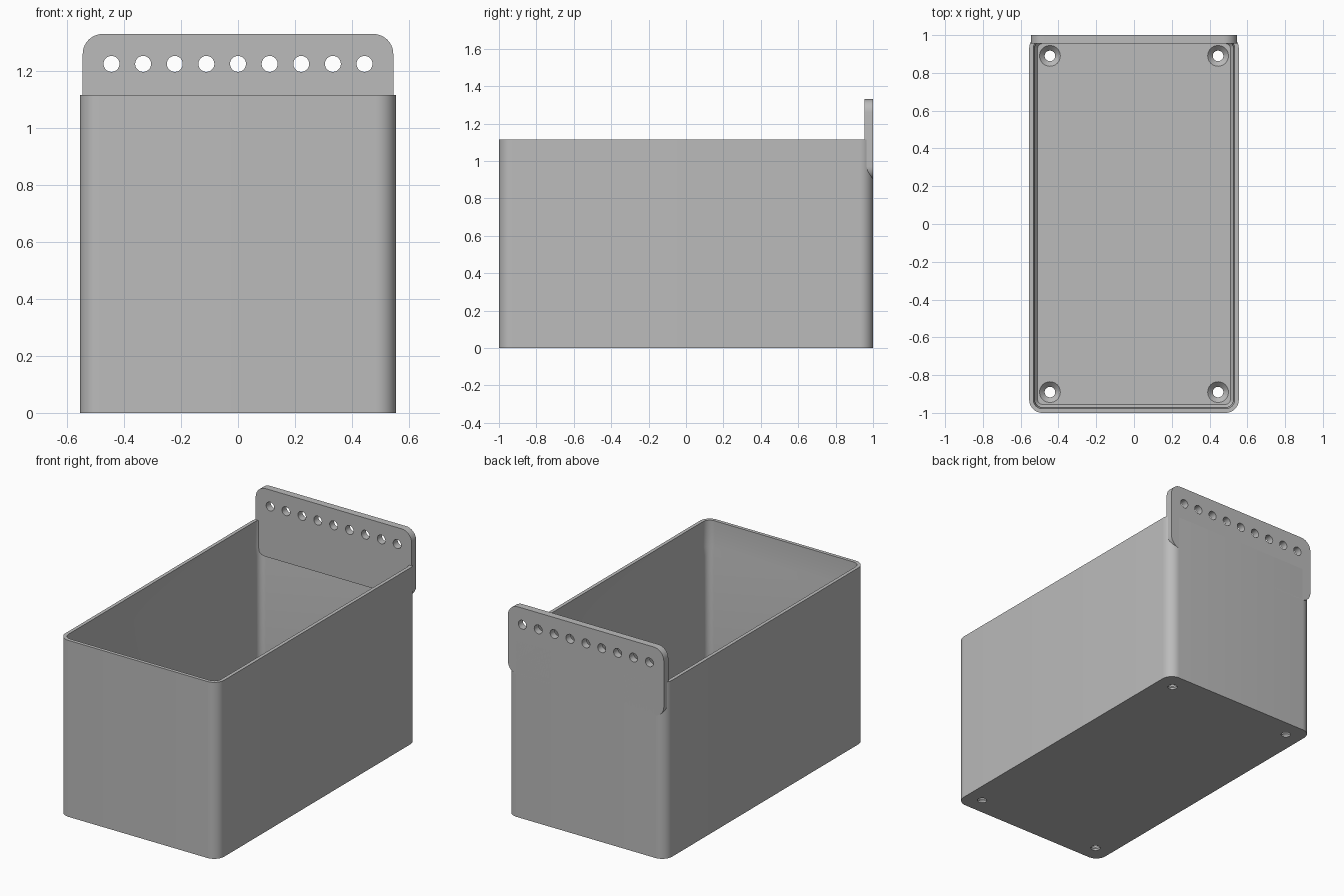
import bpy, bmesh
from math import cos, sin, pi, radians

cube = bpy.data.objects.get("Cube")
if cube:
    bpy.data.objects.remove(cube, do_unlink=True)

WIDTH, DEPTH, HEIGHT = 0.555, 1.0, 1.115   # half width, half depth, full height
FLOOR = 0.04

grey = bpy.data.materials.new("plain_grey")
grey.use_nodes = True
grey.diffuse_color = (0.5, 0.5, 0.5, 1)
grey.node_tree.nodes["Principled BSDF"].inputs["Base Color"].default_value = grey.diffuse_color


def rounded_rect(half_u, half_v, radius, steps=10):
    """Counter-clockwise outline of a rectangle with rounded corners."""
    points = []
    for k, (su, sv) in enumerate([(1, 1), (-1, 1), (-1, -1), (1, -1)]):
        for i in range(steps + 1):
            a = pi / 2 * (k + i / steps)
            points.append((su * (half_u - radius) + radius * cos(a),
                           sv * (half_v - radius) + radius * sin(a)))
    return points


def loft(name, rings):
    """Skin a stack of equal rings and cap both ends."""
    bm = bmesh.new()
    loops = [[bm.verts.new(p) for p in ring] for ring in rings]
    for a, b in zip(loops, loops[1:]):
        for i in range(len(a)):
            j = (i + 1) % len(a)
            bm.faces.new((a[i], a[j], b[j], b[i]))
    bm.faces.new(loops[0])
    bm.faces.new(loops[-1])
    bmesh.ops.recalc_face_normals(bm, faces=bm.faces)
    mesh = bpy.data.meshes.new(name)
    bm.to_mesh(mesh)
    bm.free()
    mesh.materials.append(grey)
    obj = bpy.data.objects.new(name, mesh)
    bpy.context.collection.objects.link(obj)
    return obj


def round_cutter(name, centres, profile, upright):
    """One mesh of turned plugs; profile is (radius, position along the axis)."""
    bm = bmesh.new()
    sides = 32
    for u, v in centres:
        loops = []
        for r, h in profile:
            ring = [(u + r * cos(2 * pi * i / sides), v + r * sin(2 * pi * i / sides))
                    for i in range(sides)]
            loops.append([bm.verts.new((p, q, h) if upright else (p, h, q)) for p, q in ring])
        for a, b in zip(loops, loops[1:]):
            for i in range(sides):
                j = (i + 1) % sides
                bm.faces.new((a[i], a[j], b[j], b[i]))
        bm.faces.new(loops[0])
        bm.faces.new(loops[-1])
    bmesh.ops.recalc_face_normals(bm, faces=bm.faces)
    mesh = bpy.data.meshes.new(name)
    bm.to_mesh(mesh)
    bm.free()
    mesh.materials.append(grey)
    obj = bpy.data.objects.new(name, mesh)
    bpy.context.collection.objects.link(obj)
    return obj


def cut_and_smooth(target, cutter):
    mod = target.modifiers.new("holes", "BOOLEAN")
    mod.operation = "DIFFERENCE"
    mod.solver = "EXACT"
    mod.object = cutter
    bpy.ops.object.select_all(action="DESELECT")
    target.select_set(True)
    bpy.context.view_layer.objects.active = target
    bpy.ops.object.modifier_apply(modifier=mod.name)
    bpy.data.objects.remove(cutter, do_unlink=True)
    bpy.ops.object.shade_smooth_by_angle(angle=radians(30))


# Open bin: outside wall, rim, slightly thicker lower wall, bevelled floor edge
def bin_ring(inset, z):
    outline = rounded_rect(WIDTH - inset, DEPTH - inset, 0.07 - inset)
    return [(x, y, z) for x, y in outline]


bin_body = loft("bin_body", [bin_ring(t, z) for t, z in [
    (0, 0), (0, HEIGHT), (0.022, HEIGHT), (0.022, 0.95),
    (0.03, 0.9), (0.03, FLOOR + 0.02), (0.045, FLOOR)]])

# Countersunk screw holes in the floor corners
corners = [(sx * 0.445, sy * 0.89) for sx in (-1, 1) for sy in (-1, 1)]
cut_and_smooth(bin_body, round_cutter(
    "screw_cutter", corners,
    [(0.028, -0.05), (0.028, 0.012), (0.055, FLOOR), (0.055, FLOOR + 0.03)], True))

# Hanging plate at the back with rounded corners
LOW, HIGH = 0.9, 1.33
outline = rounded_rect(0.545, (HIGH - LOW) / 2, 0.07)
hanging_plate = loft("hanging_plate", [
    [(x, y, z + (LOW + HIGH) / 2) for x, z in outline] for y in (0.955, 1.0)])

# Row of holes along the plate
row = [(i * 0.111, 1.225) for i in range(-4, 5)]
cut_and_smooth(hanging_plate, round_cutter(
    "row_cutter", row, [(0.028, 0.9), (0.028, 1.1)], False))
